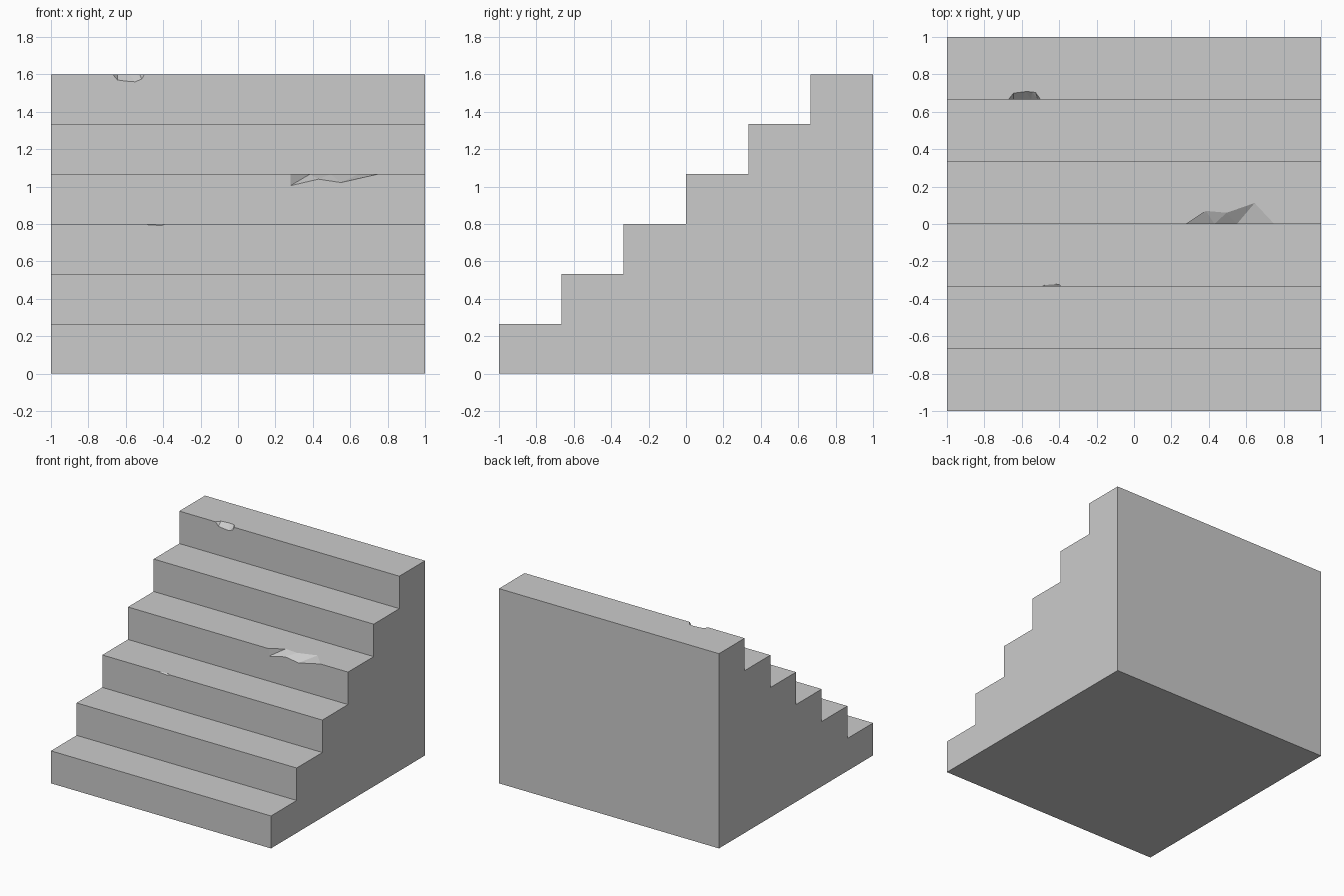
import bpy
import bmesh

if "Cube" in bpy.data.objects:
    bpy.data.objects.remove(bpy.data.objects["Cube"])

STEPS = 6
RUN, RISE = 2 / STEPS, 1.6 / STEPS

# Chips per step: start x, end x, points on riser (x, drop), points on tread (x, depth)
CHIPS = {
    2: (-0.49, -0.39,
        [(-0.48, 0.004), (-0.42, 0.008), (-0.405, 0.008)],
        [(-0.475, 0.007), (-0.42, 0.012), (-0.40, 0.010)]),
    3: (0.28, 0.75,
        [(0.28, 0.062), (0.43, 0.027), (0.55, 0.045)],
        [(0.385, 0.07), (0.495, 0.06), (0.645, 0.112)]),
    5: (-0.67, -0.50,
        [(-0.645, 0.03), (-0.60, 0.036), (-0.55, 0.04), (-0.515, 0.025)],
        [(-0.645, 0.033), (-0.58, 0.041), (-0.545, 0.040), (-0.525, 0.035)]),
}

bm = bmesh.new()


def face(points):
    bm.faces.new([bm.verts.new(p) for p in points])


profile = [(-1, 0)]
for i in range(STEPS):
    y, z0, z = -1 + i * RUN, i * RISE, (i + 1) * RISE
    profile += [(y, z), (y + RUN, z)]
    low, up = [], []
    if i in CHIPS:
        x0, x1, drops, depths = CHIPS[i]
        a, b = (x0, y, z), (x1, y, z)
        L = [(x, y, z - d) for x, d in drops]
        U = [(x, y + d, z) for x, d in depths]
        low, up = [a] + L + [b], [a] + U + [b]
        # broken surface of the chip
        face([a, L[0], U[0]])
        for k in range(len(L) - 1):
            face([L[k], L[k + 1], U[k]])
            face([U[k], L[k + 1], U[k + 1]])
        face([L[-1], b, U[-1]])
    # riser and tread, their shared edge following the chip
    face([(1, y, z0), (1, y, z), *reversed(low), (-1, y, z), (-1, y, z0)])
    face([(-1, y, z), *up, (1, y, z), (1, y + RUN, z), (-1, y + RUN, z)])
profile.append((1, 0))

# sides, back and underside
for x in (-1, 1):
    face([(x, y, z) for y, z in profile])
face([(-1, 1, 0), (1, 1, 0), (1, 1, 1.6), (-1, 1, 1.6)])
face([(-1, -1, 0), (1, -1, 0), (1, 1, 0), (-1, 1, 0)])

bmesh.ops.remove_doubles(bm, verts=bm.verts, dist=0.0005)
bmesh.ops.recalc_face_normals(bm, faces=bm.faces)
mesh = bpy.data.meshes.new("stone_stairs")
bm.to_mesh(mesh)
bm.free()

stone = bpy.data.materials.new("grey stone")
stone.diffuse_color = (0.6, 0.6, 0.6, 1)
stone.use_nodes = True
stone.node_tree.nodes["Principled BSDF"].inputs["Base Color"].default_value = stone.diffuse_color
mesh.materials.append(stone)
stairs = bpy.data.objects.new("stone_stairs", mesh)
bpy.context.collection.objects.link(stairs)
